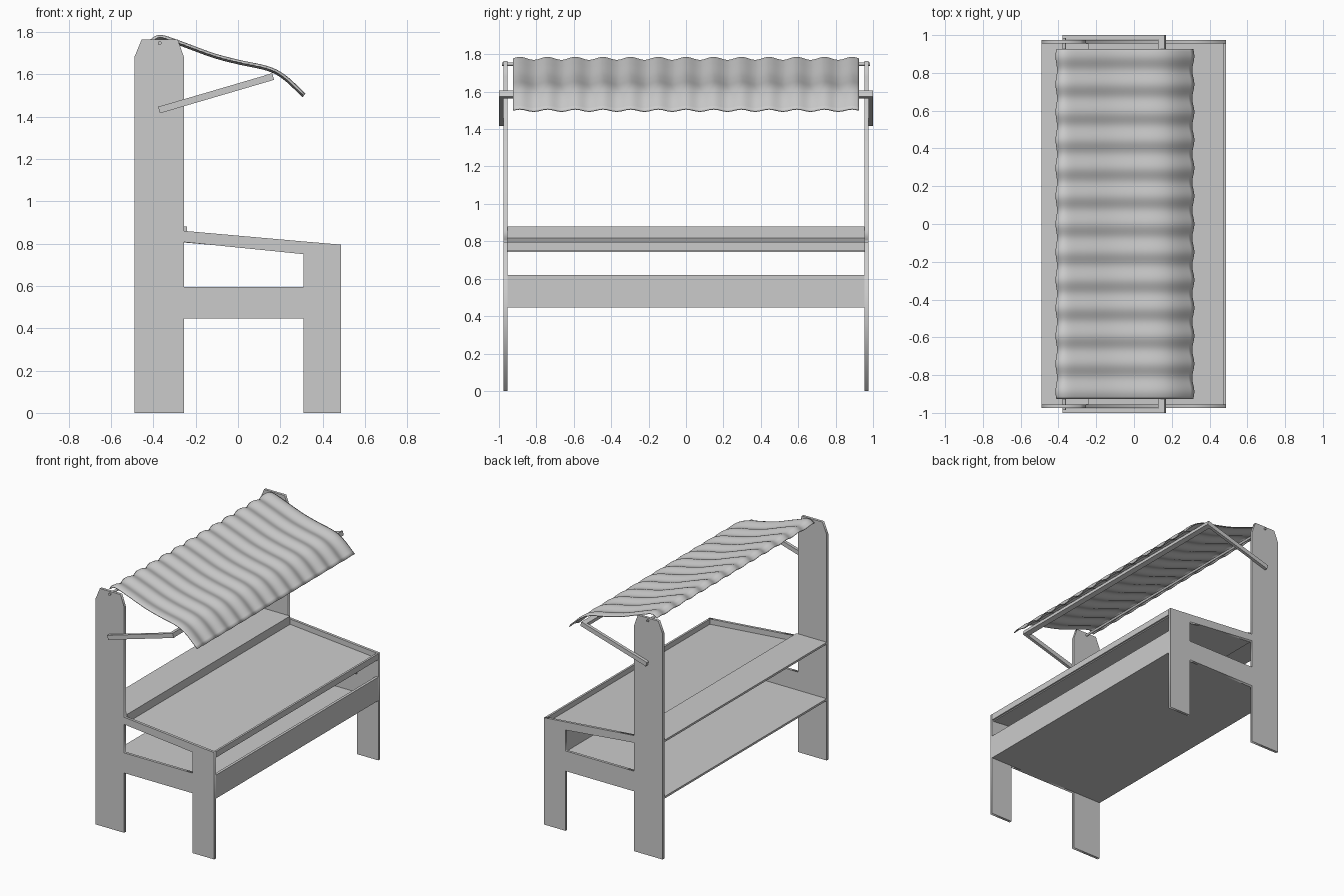
import bpy, bmesh, math
from mathutils import Vector

if "Cube" in bpy.data.objects:
    bpy.data.objects.remove(bpy.data.objects["Cube"])

def finish(name, bm):
    bmesh.ops.recalc_face_normals(bm, faces=bm.faces)
    me = bpy.data.meshes.new(name)
    bm.to_mesh(me)
    bm.free()
    ob = bpy.data.objects.new(name, me)
    bpy.context.collection.objects.link(ob)
    return ob

def prism(name, outline, y0, y1):
    """Extrude an x-z outline from y0 to y1."""
    bm = bmesh.new()
    face = bm.faces.new([bm.verts.new((x, y0, z)) for x, z in outline])
    ext = bmesh.ops.extrude_face_region(bm, geom=[face])
    verts = [g for g in ext["geom"] if isinstance(g, bmesh.types.BMVert)]
    bmesh.ops.translate(bm, verts=verts, vec=(0, y1 - y0, 0))
    return finish(name, bm)

def board(name, x0, x1, z0, z1, half_y):
    return prism(name, [(x0, z0), (x1, z0), (x1, z1), (x0, z1)], -half_y, half_y)

def bar_outline(a, b, w):
    a, b = Vector(a), Vector(b)
    d = (b - a).normalized()
    n = Vector((-d.y, d.x)) * w / 2
    return [a - n, b - n, b + n, a + n]

# side frames: tall rear post, front leg and two rails around an opening
outer = [(-.49, 0), (-.255, 0), (-.255, .445), (.31, .445), (.31, 0), (.487, 0),
         (.487, .795), (.31, .81), (-.255, .86), (-.255, 1.68), (-.285, 1.765),
         (-.455, 1.765), (-.49, 1.68)]
opening = [(-.255, .595), (-.255, .807), (.31, .75), (.31, .595)]
for side, s in (("left", -1), ("right", 1)):
    cu = bpy.data.curves.new("frame_curve", 'CURVE')
    cu.dimensions = '2D'
    cu.fill_mode = 'BOTH'
    cu.extrude = .01
    for pts in (outer, opening):
        sp = cu.splines.new('POLY')
        sp.points.add(len(pts) - 1)
        for p, (x, z) in zip(sp.points, pts):
            p.co = (x, z, 0, 1)
        sp.use_cyclic_u = True
    tmp = bpy.data.objects.new("frame_tmp", cu)
    bpy.context.collection.objects.link(tmp)
    me = bpy.data.meshes.new_from_object(tmp.evaluated_get(bpy.context.evaluated_depsgraph_get()))
    bpy.data.objects.remove(tmp)
    frame = bpy.data.objects.new(side + "_side_frame", me)
    frame.rotation_euler.x = math.pi / 2
    frame.location.y = s * .965
    bpy.context.collection.objects.link(frame)
    # slanted awning arm outside each frame
    y0, y1 = sorted((s * .977, s * 1.0))
    prism(side + "_awning_arm", bar_outline((-.373, 1.431), (.166, 1.589), .032), y0, y1)

# shelves, sloped tray and aprons
board("lower_shelf", -.49, .487, .445, .46, .955)
board("front_apron", .467, .487, .45, .62, .955)
board("rear_shelf", -.49, -.24, .865, .88, .955)
board("tray_back", -.255, -.24, .805, .865, .955)
prism("sloped_tray", [(-.255, .805), (.475, .742), (.475, .757), (-.255, .82)], -.955, .955)
board("tray_front_lip", .472, .487, .75, .795, .955)

# awning support bars
prism("awning_front_bar", bar_outline((.132, 1.58), (.166, 1.59), .032), -1, 1)
ring = [(-.37 + .009 * math.cos(i * math.tau / 12), 1.747 + .009 * math.sin(i * math.tau / 12))
        for i in range(12)]
prism("awning_rear_rod", ring, -.985, .985)

# rippled cloth awning: smooth profile swept along y with a wave along its normal
key = [Vector(p) for p in ((-.41, 1.755), (-.365, 1.775), (-.27, 1.745), (-.12, 1.69),
                           (0, 1.658), (.14, 1.627), (.22, 1.585), (.312, 1.5))]
key = [2 * key[0] - key[1]] + key + [2 * key[-1] - key[-2]]
prof = []
for i in range(1, len(key) - 2):
    a, b, c, d = key[i - 1:i + 3]
    for k in range(5):
        t = k / 5
        prof.append(.5 * (2 * b + (c - a) * t + (2 * a - 5 * b + 4 * c - d) * t * t
                          + (3 * b - a - 3 * c + d) * t ** 3))
prof.append(key[-2])
bm = bmesh.new()
NY = 150
grid = []
for i, p in enumerate(prof):
    tan = (prof[min(i + 1, len(prof) - 1)] - prof[max(i - 1, 0)]).normalized()
    nrm = Vector((-tan.y, tan.x))
    row = []
    for j in range(NY + 1):
        y = -.925 + 1.85 * j / NY
        q = p + nrm * .008 * math.cos(math.tau * y / .148)
        row.append(bm.verts.new((q.x, y, q.y)))
    grid.append(row)
for r0, r1 in zip(grid, grid[1:]):
    for j in range(NY):
        bm.faces.new((r0[j], r1[j], r1[j + 1], r0[j + 1]))
awning = finish("awning_cloth", bm)
mod = awning.modifiers.new("thickness", 'SOLIDIFY')
mod.thickness = .006
mod.offset = 0
bpy.context.view_layer.objects.active = awning
awning.select_set(True)
bpy.ops.object.shade_smooth_by_angle(angle=math.radians(40))
